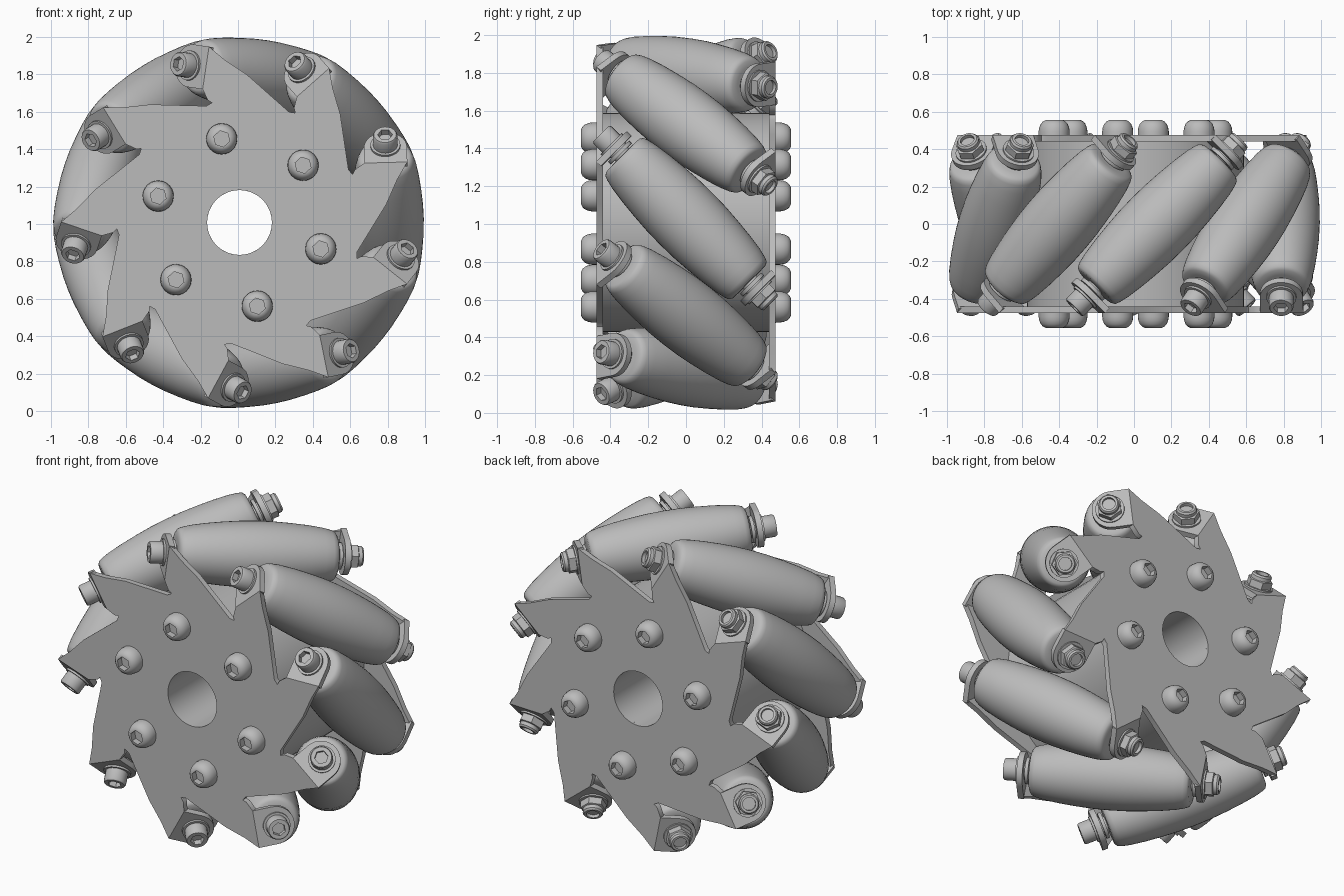
import bpy, bmesh
from math import sin, cos, pi, radians, sqrt
from mathutils import Matrix, Vector

cube = bpy.data.objects.get("Cube")
if cube:
    bpy.data.objects.remove(cube, do_unlink=True)

CENTRE = Vector((0.008, 0, 1.008))
COUNT = 9
PHASE = radians(81.5)      # angle of the first roller's middle
AXIS_R = 0.79              # wheel axis to roller axis
PLATE_Y, THICK = 0.475, 0.035
BORE = 0.173
ROOT2 = sqrt(2)

metal = bpy.data.materials.new("grey_metal")
metal.use_nodes = True
GREY = (0.5, 0.5, 0.5, 1)
metal.diffuse_color = GREY
metal.node_tree.nodes["Principled BSDF"].inputs["Base Color"].default_value = GREY


def finish(bm, name, angle=35):
    bmesh.ops.recalc_face_normals(bm, faces=bm.faces)
    mesh = bpy.data.meshes.new(name)
    bm.to_mesh(mesh)
    bm.free()
    mesh.materials.append(metal)
    mesh.shade_smooth()
    mesh.set_sharp_from_angle(angle=radians(angle))
    return mesh


def place(mesh, name, matrix):
    ob = bpy.data.objects.new(name, mesh)
    ob.matrix_world = matrix
    bpy.context.collection.objects.link(ob)


def lathe(name, profile, n=24, closed=False):
    """Spin (radius, height[, is_hexagon]) rings around z."""
    bm = bmesh.new()
    rings = []
    for radius, height, *hexa in profile:
        ring = []
        for i in range(n):
            a = 2 * pi * i / n
            r = radius
            if hexa:
                r *= cos(pi / 6) / cos(a % (pi / 3) - pi / 6)
            ring.append(bm.verts.new((r * cos(a), r * sin(a), height)))
        rings.append(ring)
    pairs = list(zip(rings, rings[1:]))
    if closed:
        pairs.append((rings[-1], rings[0]))
    else:
        bm.faces.new(rings[0])
        bm.faces.new(rings[-1])
    for low, high in pairs:
        for i in range(n):
            j = (i + 1) % n
            bm.faces.new((low[i], low[j], high[j], high[i]))
    return finish(bm, name)


def sheet(name, loops, depth):
    """Fill 3D outlines (later loops are holes) and thicken along depth."""
    bm = bmesh.new()
    edges = []
    for loop in loops:
        vs = [bm.verts.new(p) for p in loop]
        edges += [bm.edges.new((vs[i - 1], vs[i])) for i in range(len(vs))]
    bmesh.ops.triangle_fill(bm, edges=edges, use_beauty=True)
    geom = bmesh.ops.extrude_face_region(bm, geom=bm.faces[:])["geom"]
    moved = [v for v in geom if isinstance(v, bmesh.types.BMVert)]
    bmesh.ops.translate(bm, verts=moved, vec=depth)
    bmesh.ops.dissolve_limit(bm, angle_limit=0.01, verts=bm.verts, edges=bm.edges)
    return finish(bm, name)


def frame(angle):
    """Tangent and radial directions of a station on the wheel."""
    return (Vector((sin(angle), 0, -cos(angle))),
            Vector((cos(angle), 0, sin(angle))))


def basis(x, z, origin):
    m = Matrix((x, z.cross(x), z)).transposed().to_4x4()
    m.translation = origin
    return m


Y = Vector((0, 1, 0))
to_wheel = Matrix.Translation(CENTRE)
flip = Matrix.Rotation(pi, 4, frame(PHASE)[1])
stations = [PHASE + 2 * pi * i / COUNT for i in range(COUNT)]

# Side plate: nine hooked teeth with slots, and a round bore
BEND = -0.30
tooth = [(.175, .623), (-.077, .787), (-.208, .849), (BEND, .905),
         (BEND, .675), (-.265, .623), (-.241, .611)]
outline = []
for angle in stations:
    T, U = frame(angle)
    outline += [T * t + U * r - Y * PLATE_Y for t, r in tooth]
bore = [Vector((BORE * cos(a), -PLATE_Y, BORE * sin(a)))
        for a in (2 * pi * i / 48 for i in range(48))]
plate = sheet("side_plate", [outline, bore], Y * THICK)
place(plate, "front_plate", to_wheel)
place(plate, "back_plate", to_wheel @ flip)

# Bent tab: rounded ear standing square to the roller axis
T, U = frame(PHASE)
along = (Y - T) / ROOT2
root = T * BEND - Y * PLATE_Y
ear = [(0, -.115)] + [(.115 + .115 * cos(a), .115 * sin(a))
                      for a in (pi * (i / 16 - .5) for i in range(17))] + [(0, .115)]
tab = sheet("tab", [[root + along * w + U * (AXIS_R + r) for w, r in ear]],
            (T + Y) / ROOT2 * THICK)

# Hub barrel between the plates
half = PLATE_Y - THICK / 2
hub = lathe("hub", [(BORE, -half), (.58, -half), (.58, half), (BORE, half)], 64, True)
place(hub, "hub", basis(Vector((1, 0, 0)), Y, CENTRE))

# Roller and its fasteners, all lying along one axis
side = [(.09, .475), (.125, .473), (.142, .462), (.151, .44), (.163, .39),
        (.176, .3), (.186, .2), (.193, .1)]
roller = lathe("roller", [(r, -h) for r, h in side] + [(.195, 0)]
               + [(r, h) for r, h in reversed(side)], 48)
spacer = lathe("spacer", [(.05, .47), (.05, .485), (.08, .485), (.08, .505),
                          (.055, .505), (.055, .52)])
cap_screw = lathe("cap_screw", [(.08, .545), (.08, .56), (.066, .56), (.066, .625),
                                (.06, .635), (.04, .635, True), (.04, .6, True)])
lock_nut = lathe("lock_nut", [(.085, .545), (.085, .558), (.076, .558, True),
                              (.076, .6, True), (.06, .604), (.06, .625), (.052, .635),
                              (.038, .635), (.038, .615)])

for i, angle in enumerate(stations, 1):
    T, U = frame(angle)
    D = (T + Y) / ROOT2
    middle = CENTRE + U * AXIS_R
    back, front = basis(U, D, middle), basis(U, -D, middle)
    place(roller, f"roller_{i}", back)
    place(spacer, f"front_spacer_{i}", front)
    place(spacer, f"back_spacer_{i}", back)
    place(cap_screw, f"cap_screw_{i}", front)
    place(lock_nut, f"lock_nut_{i}", back)
    turn = Matrix.Rotation(PHASE - angle, 4, "Y")
    place(tab, f"front_tab_{i}", to_wheel @ turn)
    place(tab, f"back_tab_{i}", to_wheel @ turn @ flip)

# Domed hub bolts on both sides
bolt = lathe("hub_bolt", [(.083, -.01), (.083, .02), (.08, .04), (.072, .06),
                          (.06, .073), (.046, .08), (.044, .08, True), (.044, .04, True)])
for i in range(6):
    U = frame(radians(42 + 60 * i))[1]
    for label, out in (("front", -Y), ("back", Y)):
        place(bolt, f"{label}_hub_bolt_{i + 1}",
              basis(U, out, CENTRE + U * .457 + out * PLATE_Y))
